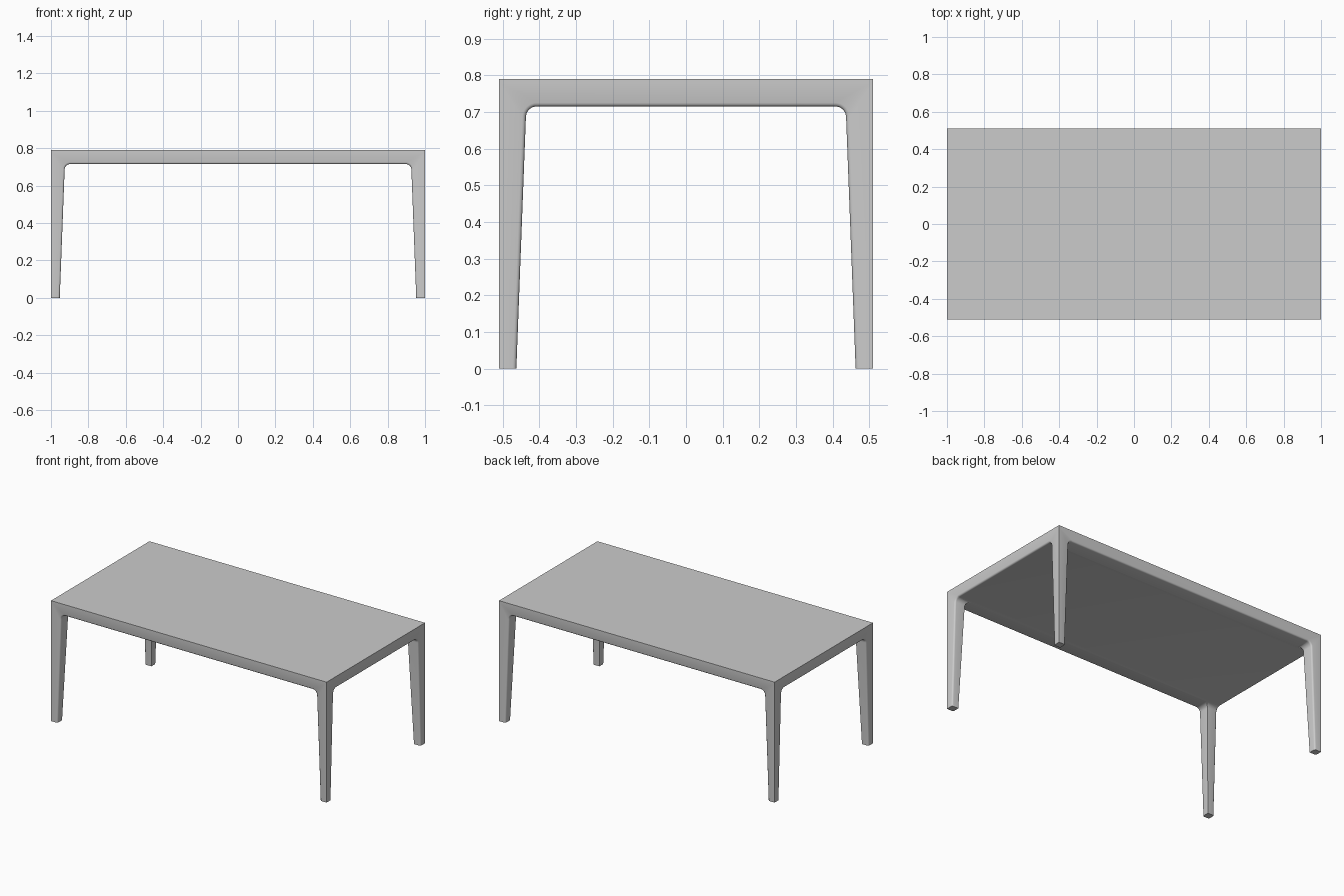
import bpy, bmesh, math
from mathutils import Vector

if "Cube" in bpy.data.objects:
    bpy.data.objects.remove(bpy.data.objects["Cube"])

HX, HY, TOP, SEAM = 1.0, 0.51, 0.79, 0.782


def link(name, bm):
    bmesh.ops.recalc_face_normals(bm, faces=bm.faces)
    me = bpy.data.meshes.new(name)
    bm.to_mesh(me)
    bm.free()
    ob = bpy.data.objects.new(name, me)
    bpy.context.collection.objects.link(ob)
    return ob


def arch_half(half, under, low):
    """Right half of an arch outline: tapered leg, rounded inner corner."""
    r, top_w, foot_w = 0.03, 0.073, 0.047
    slope = (top_w - foot_w) / (under - r)
    pts = [(half - foot_w - slope * low, low)]
    for i in range(9):
        a = math.pi / 2 * i / 8
        pts.append((half - top_w - r + r * math.cos(a), under - r + r * math.sin(a)))
    return pts


def arch_solid(name, half, depth, low, high, under, along_y):
    h = [(half, high), (half, low)] + arch_half(half, under, low)
    outline = h + [(-u, z) for u, z in reversed(h)]
    bm = bmesh.new()
    put = (lambda u, z: (u, -depth, z)) if along_y else (lambda u, z: (-depth, u, z))
    face = bm.faces.new([bm.verts.new(put(u, z)) for u, z in outline])
    ext = bmesh.ops.extrude_face_region(bm, geom=[face])
    move = Vector((0, 2 * depth, 0)) if along_y else Vector((2 * depth, 0, 0))
    bmesh.ops.translate(bm, vec=move, verts=[v for v in ext["geom"] if isinstance(v, bmesh.types.BMVert)])
    return link(name, bm)


# Legs and apron: front arch intersected with side arch
frame = arch_solid("leg_frame", HX, 0.7, 0.0, SEAM, 0.715, True)
side = arch_solid("side_arch_cutter", HY, 1.2, -0.1, 0.9, 0.7155, False)
side.hide_render = True
mod = frame.modifiers.new("arch", "BOOLEAN")
mod.operation = "INTERSECT"
mod.solver = "EXACT"
mod.object = side
bpy.context.view_layer.objects.active = frame
frame.select_set(True)
bpy.ops.object.modifier_apply(modifier=mod.name)
bpy.data.objects.remove(side)

# Rounded outer edges of the arch openings
bm = bmesh.new()
bm.from_mesh(frame.data)
edges = []
for e in bm.edges:
    a, b = (v.co for v in e.verts)
    m = (a + b) / 2
    on_y = all(abs(abs(p.y) - HY) < 1e-4 for p in (a, b)) and abs(m.x) < HX - 0.02
    on_x = all(abs(abs(p.x) - HX) < 1e-4 for p in (a, b)) and abs(m.y) < HY - 0.02
    if (on_x or on_y) and 0.001 < m.z < SEAM - 0.005:
        edges.append(e)
bmesh.ops.bevel(bm, geom=edges, offset=0.01, segments=3, profile=0.5,
                affect="EDGES", clamp_overlap=False)
bm.to_mesh(frame.data)
bm.free()
bpy.ops.object.shade_smooth_by_angle(angle=math.radians(32))

# Thin tabletop sheet
bm = bmesh.new()
bmesh.ops.create_cube(bm, size=1)
for v in bm.verts:
    v.co = (v.co.x * 2 * HX, v.co.y * 2 * HY, TOP if v.co.z > 0 else SEAM)
link("tabletop", bm)
